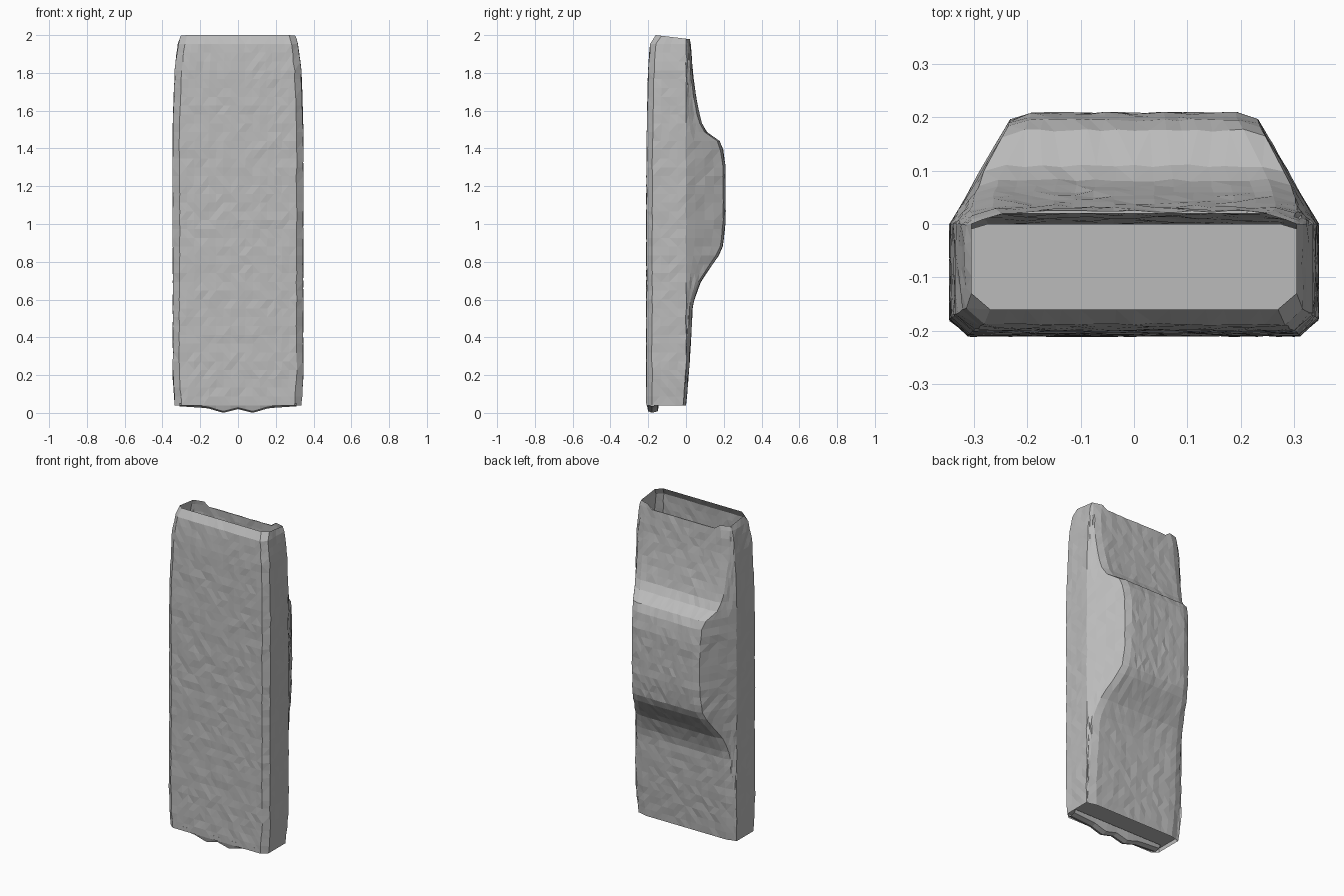
import bpy, bmesh, random
from mathutils import Vector

random.seed(4)
cube = bpy.data.objects.get("Cube")
if cube:
    bpy.data.objects.remove(cube, do_unlink=True)

# Profiles as (height, value)
HALF_WIDTH = [(0.04, 0.335), (0.2, 0.345), (1.5, 0.345), (1.8, 0.335), (1.94, 0.32), (2, 0.305)]
FRONT = [(0.04, -0.21), (1.4, -0.208), (1.8, -0.2), (1.95, -0.19), (2, -0.16)]
BACK = [(0.04, 0), (0.3, 0.02), (0.58, 0.035), (0.7, 0.08), (0.86, 0.19), (1, 0.208),
        (1.3, 0.208), (1.43, 0.19), (1.5, 0.09), (1.65, 0.055), (1.8, 0.035), (2, 0.02)]
ROWS = 42


def sample(profile, z):
    for (z0, v0), (z1, v1) in zip(profile, profile[1:]):
        if z <= z1:
            return v0 + (v1 - v0) * max(0, z - z0) / (z1 - z0)
    return profile[-1][1]


def outline(z):
    """Closed cross-section: flat front, straight sides, tapering rear hump."""
    w, f, b = (sample(p, z) for p in (HALF_WIDTH, FRONT, BACK))
    side = min(b - 0.015, 0)
    hump = max(0, b - 0.02)
    rear = w - 0.02 - 0.5 * hump
    right = [(w - 0.035, f), (w, f + 0.03), (w, side), (rear, b - 0.012), (rear - 0.04, b)]
    corners = right + [(-x, y) for x, y in reversed(right)]
    steps = [1, 4, 4, 1, 14, 1, 4, 4, 1, 16]
    pts = []
    for i, n in enumerate(steps):
        a, c = Vector(corners[i]), Vector(corners[(i + 1) % len(corners)])
        pts += [a.lerp(c, k / n) for k in range(n)]
    return pts


# Wrapped outer shell, open at the top
bm = bmesh.new()
rings = []
for r in range(ROWS + 1):
    z = 0.04 + 1.96 * r / ROWS
    ring = []
    for p in outline(z):
        h = z
        if r == ROWS:                       # rear rim sags between its corners
            h -= 0.12 * max(0, p.y + 0.16)
            if p.y > -0.02 and abs(p.x) < 0.24:
                h -= 0.025
        j = 0 if r in (0, ROWS) else 0.0025
        ring.append(bm.verts.new((p.x + random.uniform(-j, j),
                                  p.y + random.uniform(-j, j), h)))
    rings.append(ring)
count = len(rings[0])
for low, high in zip(rings, rings[1:]):
    for i in range(count):
        k = (i + 1) % count
        bm.faces.new((low[i], low[k], high[k], high[i]))

# Slightly raised floor closing the underside
floor = bm.faces.new(list(reversed(rings[0])))
inner = bmesh.ops.inset_region(bm, faces=[floor], thickness=0.025)
for v in floor.verts:
    v.co.z += 0.025
bmesh.ops.recalc_face_normals(bm, faces=bm.faces)
bmesh.ops.triangulate(bm, faces=bm.faces)

grey = bpy.data.materials.new("plain grey")
grey.use_nodes = True
colour = (0.5, 0.5, 0.5, 1)
grey.diffuse_color = colour
grey.node_tree.nodes["Principled BSDF"].inputs["Base Color"].default_value = colour


def finish(name, mesh_data):
    mesh = bpy.data.meshes.new(name)
    mesh_data.to_mesh(mesh)
    mesh_data.free()
    mesh.materials.append(grey)
    obj = bpy.data.objects.new(name, mesh)
    bpy.context.collection.objects.link(obj)


finish("padded_panel_shell", bm)

# Scalloped lip hanging below the front edge
bm = bmesh.new()
LIP = [(0, 0.02), (0.08, 0), (0.16, 0.025), (0.31, 0.035)]
rows = []
for i in range(-8, 9):
    x = 0.31 * i / 8
    z = sample(LIP, abs(x))
    rows.append([bm.verts.new((x, y, h)) for y, h in
                 ((-0.21, 0.05), (-0.2, z + 0.008), (-0.18, z), (-0.15, z + 0.008), (-0.14, 0.06))])
for a, b in zip(rows, rows[1:]):
    for k in range(len(a) - 1):
        bm.faces.new((a[k], a[k + 1], b[k + 1], b[k]))
bmesh.ops.recalc_face_normals(bm, faces=bm.faces)
finish("front_lower_lip", bm)
